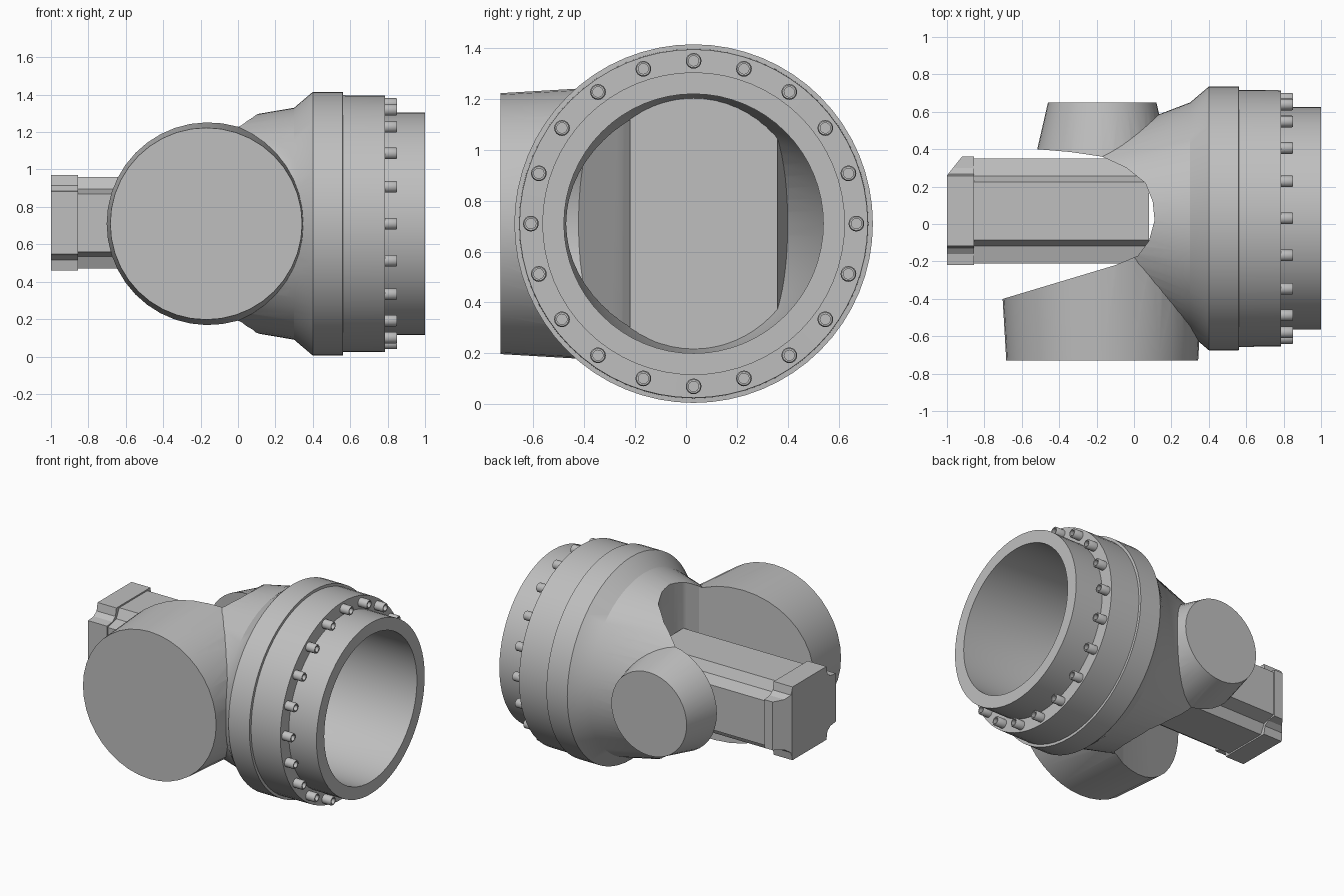
import bpy, bmesh
from math import sin, cos, tau, radians
from mathutils import Vector

if "Cube" in bpy.data.objects:
    bpy.data.objects.remove(bpy.data.objects["Cube"], do_unlink=True)

GREY = (0.52, 0.52, 0.52, 1)
metal = bpy.data.materials.new("cast_grey")
metal.use_nodes = True
metal.diffuse_color = GREY
metal.node_tree.nodes["Principled BSDF"].inputs["Base Color"].default_value = GREY

CY, CZ = 0.03, 0.71      # main bore axis, parallel to x
BX = -0.17               # side branch axis, parallel to y


def make(name, bm):
    bmesh.ops.recalc_face_normals(bm, faces=bm.faces)
    mesh = bpy.data.meshes.new(name)
    bm.to_mesh(mesh)
    bm.free()
    mesh.materials.append(metal)
    obj = bpy.data.objects.new(name, mesh)
    bpy.context.scene.collection.objects.link(obj)
    return obj


def loft(name, rings):
    """Skin a row of equal-length point rings and cap both ends."""
    bm = bmesh.new()
    loops = [[bm.verts.new(p) for p in ring] for ring in rings]
    n = len(loops[0])
    for a, b in zip(loops, loops[1:]):
        for i in range(n):
            j = (i + 1) % n
            bm.faces.new((a[i], a[j], b[j], b[i]))
    bm.faces.new(loops[0])
    bm.faces.new(loops[-1])
    return make(name, bm)


def x_ring(x, ry, rz, n=64):
    return [Vector((x, CY + ry * sin(tau * i / n), CZ + rz * cos(tau * i / n))) for i in range(n)]


def y_ring(y, r, n=40):
    return [Vector((BX + r * sin(tau * i / n), y, CZ + r * cos(tau * i / n))) for i in range(n)]


def prism(name, outline):
    return loft(name, [[Vector((x, y, z)) for x, y in outline] for z in (-0.3, 1.7)])


def combine(obj, steps):
    """Apply a list of boolean steps, then discard the helper objects."""
    for kind, other in steps:
        mod = obj.modifiers.new(kind.lower(), "BOOLEAN")
        mod.operation, mod.object, mod.solver = kind, other, "EXACT"
        other.hide_render = True
    graph = bpy.context.evaluated_depsgraph_get()
    graph.update()
    mesh = bpy.data.meshes.new_from_object(obj.evaluated_get(graph))
    obj.modifiers.clear()
    obj.data = mesh
    for _, other in steps:
        bpy.data.objects.remove(other, do_unlink=True)


def smooth(obj, angle=25):
    bpy.ops.object.select_all(action="DESELECT")
    obj.select_set(True)
    bpy.context.view_layer.objects.active = obj
    bpy.ops.object.shade_smooth_by_angle(angle=radians(angle))


# Hollow inside of the housing: bore, tapering throat and front branch
cavity = loft("cavity", [x_ring(1.1, 0.51, 0.51), x_ring(0.35, 0.51, 0.51), x_ring(BX, 0.37, 0.47)])
front_void = loft("front_void", [y_ring(-0.70, 0.48), y_ring(-0.12, 0.50)])
inner_wall = prism("inner_wall", [(-1.2, -0.59), (-0.1, -0.25), (0.13, -0.22), (0.13, 0.36),
                                  (BX, 0.40), (-1.2, 0.43)])
combine(cavity, [("UNION", front_void), ("DIFFERENCE", inner_wall)])

# Housing: flanged barrel narrowing to an oval, with two closed side branches
profile = [(BX, 0.44, 0.54), (0.3, 0.62, 0.62), (0.4, 0.705, 0.705), (0.56, 0.705, 0.705),
           (0.561, 0.687, 0.687), (0.785, 0.685, 0.685), (0.786, 0.595, 0.595), (1.0, 0.595, 0.595)]
housing = loft("housing", [x_ring(*p) for p in profile])
front_branch = loft("front_branch", [y_ring(-0.73, 0.513), y_ring(-0.10, 0.55)])
back_branch = loft("back_branch", [y_ring(0.65, 0.29), y_ring(0.28, 0.375)])

# Rounded recess between the branches, open to the motor end
recess = prism("recess", [(-1.2, -0.55), (-0.7, -0.4), (-0.1, -0.22), (0.02, -0.17), (0.08, -0.09),
                          (0.11, 0.02), (0.1, 0.12), (0.06, 0.22), (-0.04, 0.30), (BX, 0.36),
                          (-0.34, 0.385), (-0.52, 0.4), (-1.2, 0.41)])
combine(housing, [("UNION", front_branch), ("UNION", back_branch),
                  ("DIFFERENCE", recess), ("DIFFERENCE", cavity)])
smooth(housing)


# Motor: notched-corner section, mirrored from one quarter
def motor_ring(x, quarter):
    pts = [(y, z) for y, z in quarter]
    pts += [(y, -z) for y, z in reversed(quarter)]
    pts += [(-y, -z) for y, z in quarter]
    pts += [(-y, z) for y, z in reversed(quarter)]
    return [Vector((x, 0.07 + y, 0.715 + z)) for y, z in pts]


body_section = [(0.155, 0.245), (0.187, 0.18), (0.28, 0.155)]
head_section = [(0.187, 0.255), (0.197, 0.2), (0.23, 0.175), (0.29, 0.168)]
loft("motor_body", [motor_ring(x, body_section) for x in (-0.86, 0.08)])
head = loft("motor_head", [motor_ring(x, head_section) for x in (-1.0, -0.855)])

# Slanted corner on the back of the motor head
bm = bmesh.new()
bm.from_mesh(head.data)
cut = bmesh.ops.bisect_plane(bm, geom=bm.verts[:] + bm.edges[:] + bm.faces[:],
                             plane_co=(-1.0, 0.26, 0), plane_no=(-0.1, 0.08, 0), clear_outer=True)
edges = [e for e in cut["geom_cut"] if isinstance(e, bmesh.types.BMEdge)]
bmesh.ops.holes_fill(bm, edges=[e for e in edges if e.is_boundary])
bmesh.ops.recalc_face_normals(bm, faces=bm.faces)
bm.to_mesh(head.data)
bm.free()

# Ring of socket-head bolts on the flange
for k in range(20):
    a = tau * k / 20
    cy, cz = CY + 0.64 * sin(a), CZ + 0.64 * cos(a)
    rings = [[Vector((x, cy + r * sin(tau * i / 16), cz + r * cos(tau * i / 16))) for i in range(16)]
             for x, r in [(0.78, 0.031), (0.845, 0.031), (0.851, 0.027), (0.851, 0.02), (0.825, 0.02)]]
    smooth(loft(f"flange_bolt_{k + 1}", rings), 40)
